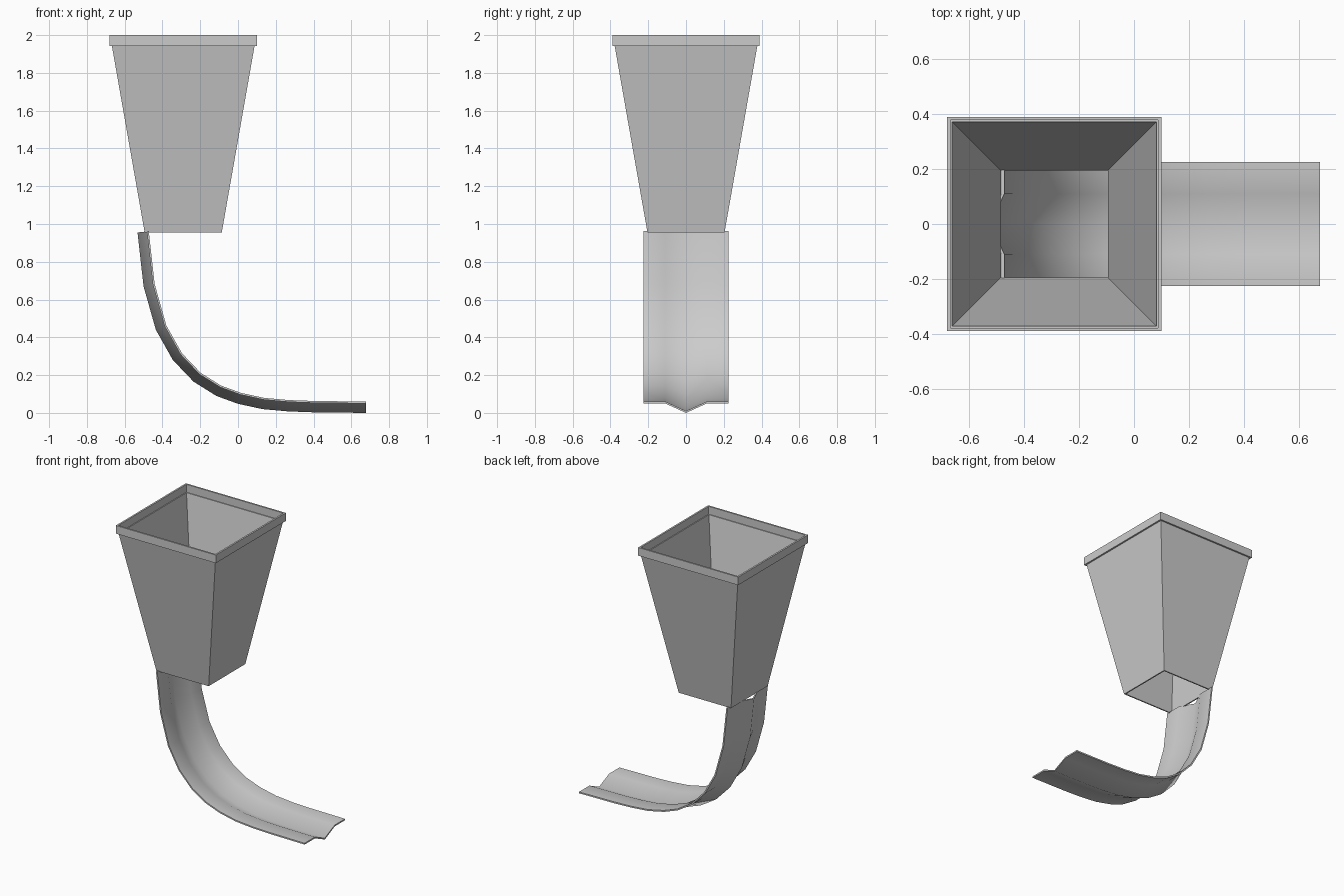
import bpy, bmesh
from mathutils import Vector

if "Cube" in bpy.data.objects:
    bpy.data.objects.remove(bpy.data.objects["Cube"])


def lofted(name, rings, closed, smooth=None):
    """Skin a list of equal-length closed rings; cap or join the two ends."""
    bm = bmesh.new()
    rows = [[bm.verts.new(p) for p in ring] for ring in rings]
    n = len(rows[0])
    pairs = list(zip(rows, rows[1:]))
    if closed:
        pairs.append((rows[-1], rows[0]))
    for a, b in pairs:
        for i in range(n):
            j = (i + 1) % n
            bm.faces.new((a[i], a[j], b[j], b[i]))
    if not closed:
        for row in (rows[0], rows[-1]):
            for i in range(n // 2 - 1):
                bm.faces.new((row[i], row[i + 1], row[n - 2 - i], row[n - 1 - i]))
    bmesh.ops.recalc_face_normals(bm, faces=bm.faces)
    mesh = bpy.data.meshes.new(name)
    bm.to_mesh(mesh)
    bm.free()
    obj = bpy.data.objects.new(name, mesh)
    bpy.context.collection.objects.link(obj)
    if smooth:
        bpy.ops.object.select_all(action='DESELECT')
        obj.select_set(True)
        bpy.context.view_layer.objects.active = obj
        bpy.ops.object.shade_smooth_by_angle(angle=smooth)
    return obj


HOPPER_X = -0.29


def square_tube(name, profile):
    """Sweep a closed (half width, z) profile around a square."""
    rings = [[(HOPPER_X + sx * h, sy * h, z)
              for sx, sy in ((-1, -1), (1, -1), (1, 1), (-1, 1))]
             for h, z in profile]
    return lofted(name, rings, True)


# Tapered open hopper
square_tube("hopper", [(0.204, 0.955), (0.378, 1.945), (0.372, 1.945), (0.195, 0.955)])

# Square rim band around the hopper mouth
square_tube("hopper_rim", [(0.39, 1.943), (0.39, 2.0), (0.378, 2.0), (0.378, 1.943)])

# Curved chute: path of its underside (x, z), and V-shaped section (y, offset)
path = [Vector(p) for p in (
    (-0.532, 0.955), (-0.5, 0.67), (-0.435, 0.44), (-0.345, 0.28), (-0.235, 0.165),
    (-0.115, 0.09), (0.0, 0.048), (0.13, 0.02), (0.265, 0.008), (0.4, 0.003), (0.677, 0.0))]
under = [(-0.225, 0.05), (-0.11, 0.05), (0, 0), (0.11, 0.05), (0.225, 0.05)]
section = under + [(y, d + 0.01) for y, d in reversed(under)]
rings = []
for i, p in enumerate(path):
    t_in = (p - path[max(i - 1, 0)]).normalized()
    t_out = (path[min(i + 1, len(path) - 1)] - p).normalized()
    t = (t_in + t_out).normalized()
    if i == len(path) - 1:
        t = Vector((1, 0))
    normal = Vector((-t.y, t.x))
    rings.append([(p.x + normal.x * d, y, p.y + normal.y * d) for y, d in section])
lofted("chute", rings, False, smooth=1.05)
